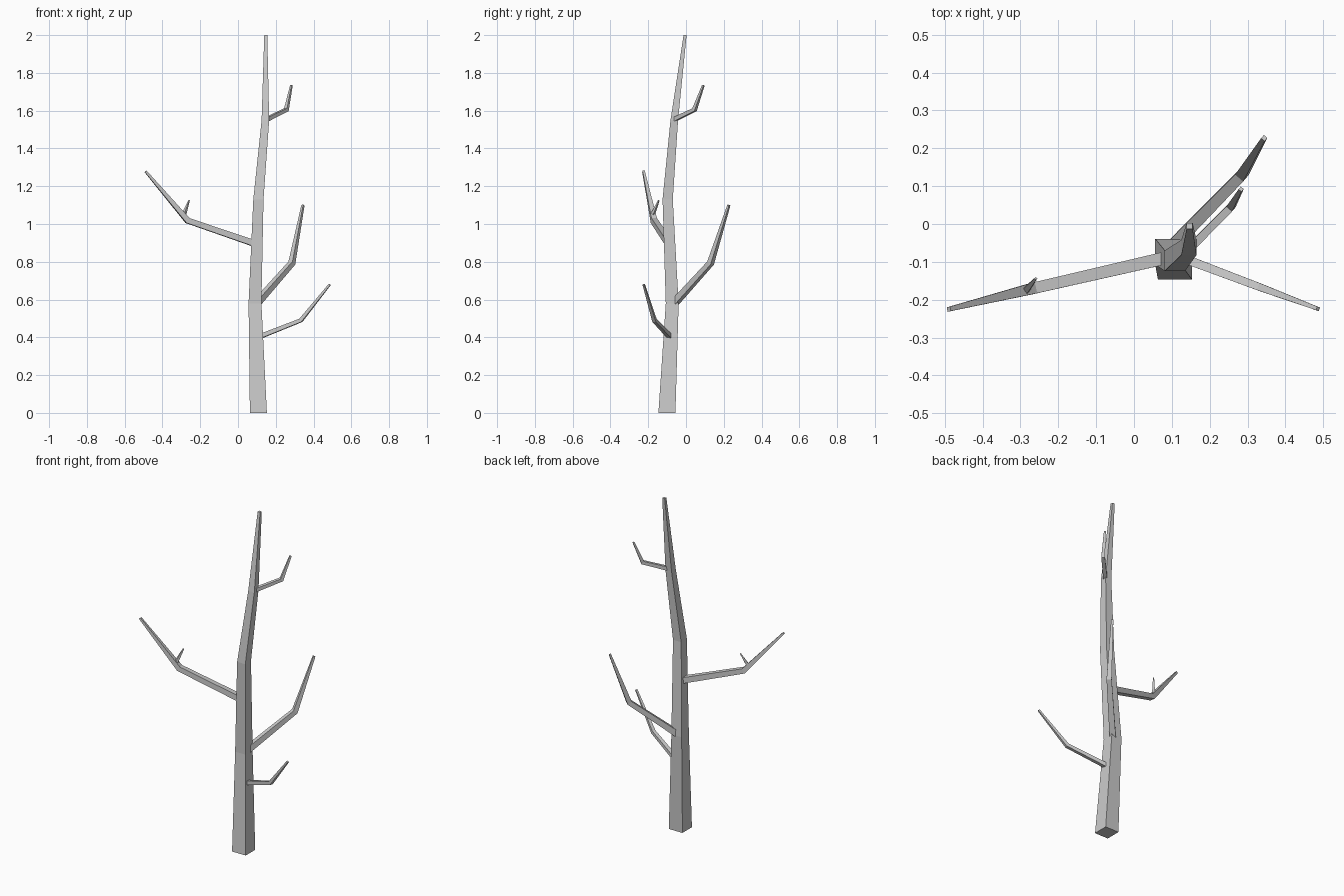
import bpy
from mathutils import Vector

if "Cube" in bpy.data.objects:
    bpy.data.objects.remove(bpy.data.objects["Cube"])


def limb(name, nodes, upright=False):
    """Square-section tapered tube through (x, y, z, half_width) nodes."""
    pts = [Vector(n[:3]) for n in nodes]
    flat = pts[-1] - pts[0]
    side = Vector((flat.y, -flat.x, 0)).normalized()
    verts, faces = [], []
    last = len(pts) - 1
    for i, p in enumerate(pts):
        if upright:
            u, v = Vector((1, 0, 0)), Vector((0, 1, 0))
        else:
            before = (p - pts[max(i - 1, 0)]).normalized()
            after = (pts[min(i + 1, last)] - p).normalized()
            d = (before + after).normalized()
            u = (side - d * side.dot(d)).normalized()
            v = d.cross(u)
        h = nodes[i][3]
        for a, b in ((-1, -1), (1, -1), (1, 1), (-1, 1)):
            verts.append(p + u * a * h + v * b * h)
    for i in range(last):
        for k in range(4):
            n = (k + 1) % 4
            faces.append((i * 4 + k, i * 4 + n, i * 4 + 4 + n, i * 4 + 4 + k))
    faces.append((3, 2, 1, 0))
    faces.append(tuple(last * 4 + k for k in range(4)))
    mesh = bpy.data.meshes.new(name)
    mesh.from_pydata(verts, [], faces)
    obj = bpy.data.objects.new(name, mesh)
    bpy.context.collection.objects.link(obj)
    return obj


# Trunk: level square rings, bending and tapering upward
limb("trunk", [(0.108, -0.101, 0, 0.045), (0.09, -0.073, 0.58, 0.034),
               (0.108, -0.097, 1.13, 0.027), (0.145, -0.062, 1.55, 0.020),
               (0.147, -0.005, 2.0, 0.008)], upright=True)

# Branches: each rises gently, then kinks upward
limb("lower_right_branch", [(0.11, -0.083, 0.402, 0.012),
                            (0.333, -0.167, 0.49, 0.010),
                            (0.486, -0.224, 0.68, 0.005)])
limb("lower_back_branch", [(0.10, -0.06, 0.583, 0.017),
                           (0.285, 0.13, 0.793, 0.014),
                           (0.344, 0.227, 1.10, 0.006)])
limb("left_branch", [(0.09, -0.088, 0.896, 0.017),
                     (-0.267, -0.17, 1.018, 0.015),
                     (-0.489, -0.225, 1.278, 0.006)])
limb("upper_back_branch", [(0.15, -0.062, 1.553, 0.011),
                           (0.256, 0.045, 1.605, 0.010),
                           (0.283, 0.092, 1.735, 0.005)])

# Small twig on the left branch
limb("left_twig", [(-0.288, -0.178, 1.045, 0.009),
                   (-0.259, -0.144, 1.125, 0.003)])
